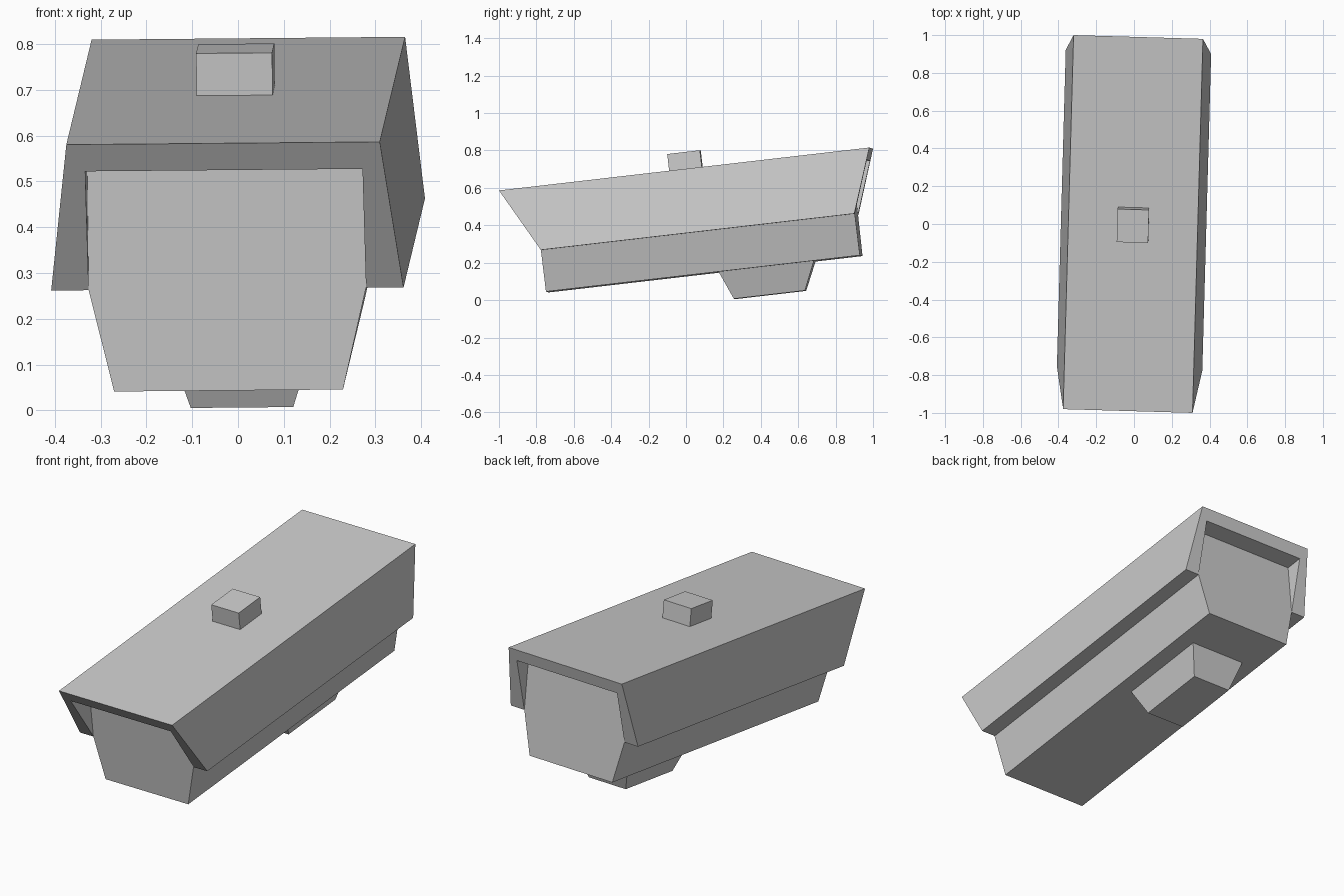
import bpy, bmesh
from mathutils import Matrix, Vector

if "Cube" in bpy.data.objects:
    bpy.data.objects.remove(bpy.data.objects["Cube"])

# The whole camera is pitched, slightly yawed and rolled about the hood's top centre
Y = Vector((0.0277, 0.993, 0.115)).normalized()
X = Vector((0.9995, -0.029, 0.009))
X = (X - Y * X.dot(Y)).normalized()
Z = X.cross(Y)
POSE = Matrix.Translation((-0.005, 0, 0.698)) @ Matrix((X, Y, Z)).transposed().to_4x4()

grey = bpy.data.materials.new("light grey")
grey.diffuse_color = (0.6, 0.6, 0.6, 1)
grey.use_nodes = True
grey.node_tree.nodes["Principled BSDF"].inputs["Base Color"].default_value = grey.diffuse_color


def loft(name, front, back):
    """Solid between two matching outlines."""
    bm = bmesh.new()
    a = [bm.verts.new(p) for p in front]
    b = [bm.verts.new(p) for p in back]
    n = len(a)
    bm.faces.new(a)
    bm.faces.new(b[::-1])
    for i in range(n):
        j = (i + 1) % n
        bm.faces.new((a[j], a[i], b[i], b[j]))
    bmesh.ops.recalc_face_normals(bm, faces=bm.faces)
    me = bpy.data.meshes.new(name)
    bm.to_mesh(me)
    bm.free()
    me.materials.append(grey)
    ob = bpy.data.objects.new(name, me)
    ob.matrix_world = POSE
    bpy.context.collection.objects.link(ob)
    return ob


def mirrored(half):
    """Close a half outline of (x, z) points across x = 0."""
    return half + [(-x, z) for x, z in reversed(half)]


def rect(hx, y0, y1, z):
    return [(-hx, y0, z), (hx, y0, z), (hx, y1, z), (-hx, y1, z)]


# Hood: flared U-section whose ends lean outward toward the top
DEPTH = 0.342
hood = mirrored([(0.303, -0.063), (0.303, -DEPTH), (0.385, -DEPTH), (0.3425, 0)])
loft("hood",
     [(x, -0.997 - 0.187 * z / DEPTH, z) for x, z in hood],
     [(x, 0.997 + 0.119 * z / DEPTH, z) for x, z in hood])

# Body: straight sides inside the hood, tapering below it
body = mirrored([(0.303, -0.063), (0.303, -DEPTH), (0.25, -0.565)])
loft("body", [(x, -0.812, z) for x, z in body], [(x, 0.878, z) for x, z in body])

# Small block on top and tapered mount underneath
loft("top_block", rect(0.083, -0.088, 0.088, 0), rect(0.083, -0.088, 0.088, 0.093))
loft("mount", rect(0.16, 0.115, 0.628, -0.565), rect(0.112, 0.178, 0.561, -0.717))
